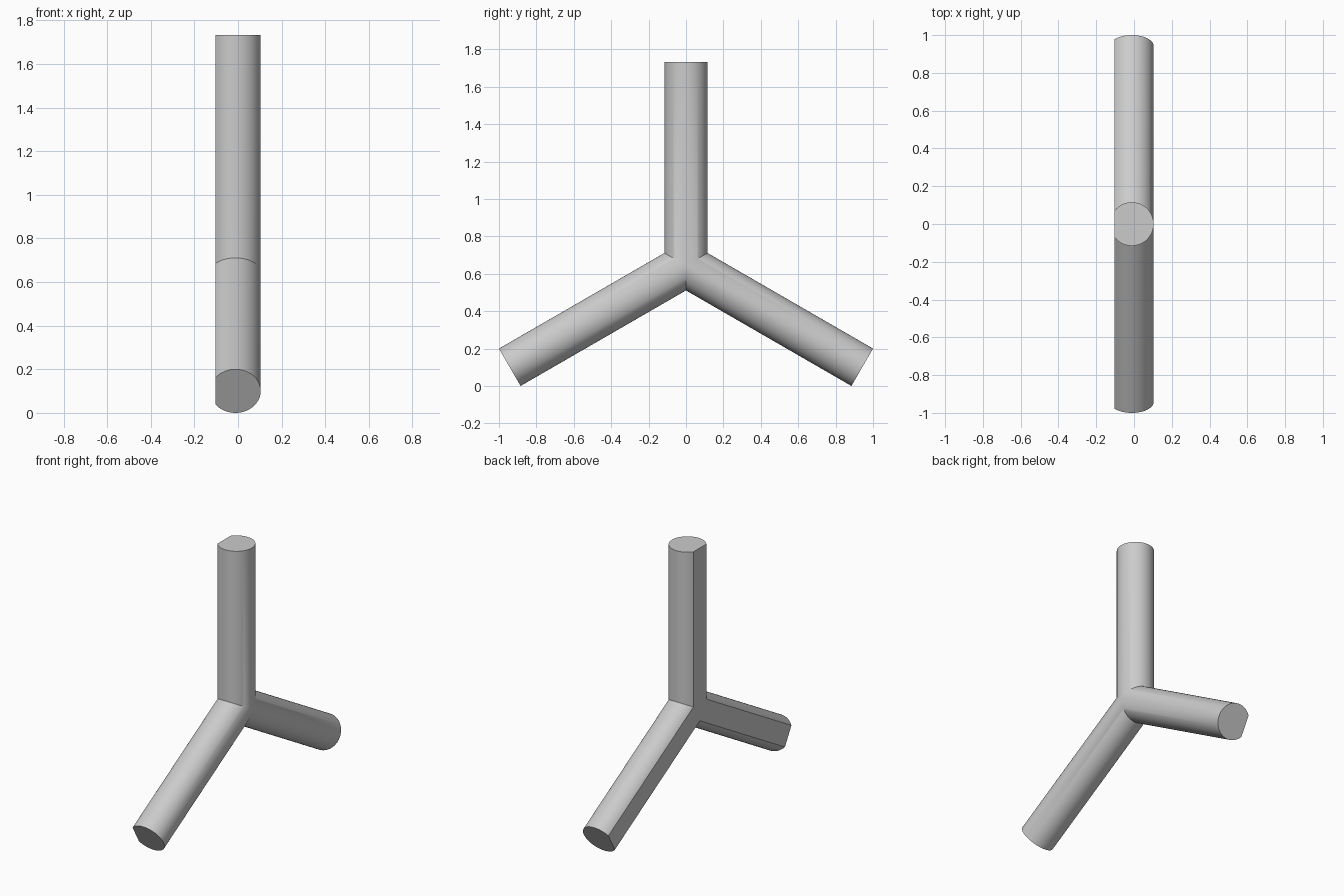
import bpy, bmesh
from math import sin, cos, tan, asin, pi, radians
from mathutils import Vector

if "Cube" in bpy.data.objects:
    bpy.data.objects.remove(bpy.data.objects["Cube"], do_unlink=True)

R = 0.1155                                  # rod radius
FLAT = 0.8 * R                              # distance from axis to the flat side
LENGTH = (1 - R / 2) / cos(radians(30))     # hub centre to arm end
HUB = Vector((FLAT / 2 - R / 2, 0, LENGTH / 2 + R * cos(radians(30))))
STEPS = 64

# Rod cross-section: a circle cut flat on the -x side, as (x, sideways) pairs
half = pi - asin(0.6)
section = [(R * cos(a), R * sin(a))
           for a in (-half + 2 * half * i / STEPS for i in range(STEPS + 1))]
section.append((-FLAT, 0))


def add_arm(bm, angle):
    """Rod from the mitred hub joint out to a flat end cap."""
    along = Vector((0, cos(angle), sin(angle)))
    side = Vector((0, -sin(angle), cos(angle)))
    inner, outer = [], []
    for x, s in section:
        base = HUB + Vector((x, 0, 0)) + side * s
        inner.append(bm.verts.new(base + along * abs(s) * tan(radians(30))))
        outer.append(bm.verts.new(base + along * LENGTH))
    n = len(section)
    for i in range(n):
        j = (i + 1) % n
        bm.faces.new((inner[i], inner[j], outer[j], outer[i]))
    bm.faces.new(outer)


# Three equal arms welded at the hub
bm = bmesh.new()
for degrees in (90, 210, 330):
    add_arm(bm, radians(degrees))
bmesh.ops.remove_doubles(bm, verts=bm.verts, dist=0.0001)
bmesh.ops.recalc_face_normals(bm, faces=bm.faces)
mesh = bpy.data.meshes.new("three_arm_connector")
bm.to_mesh(mesh)
bm.free()

# Plain grey material
grey = bpy.data.materials.new("light_grey")
grey.use_nodes = True
colour = (0.6, 0.6, 0.6, 1)
grey.diffuse_color = colour
grey.node_tree.nodes["Principled BSDF"].inputs["Base Color"].default_value = colour
mesh.materials.append(grey)

connector = bpy.data.objects.new("three_arm_connector", mesh)
bpy.context.collection.objects.link(connector)
bpy.ops.object.select_all(action="DESELECT")
connector.select_set(True)
bpy.context.view_layer.objects.active = connector
bpy.ops.object.shade_smooth_by_angle(angle=radians(30))
